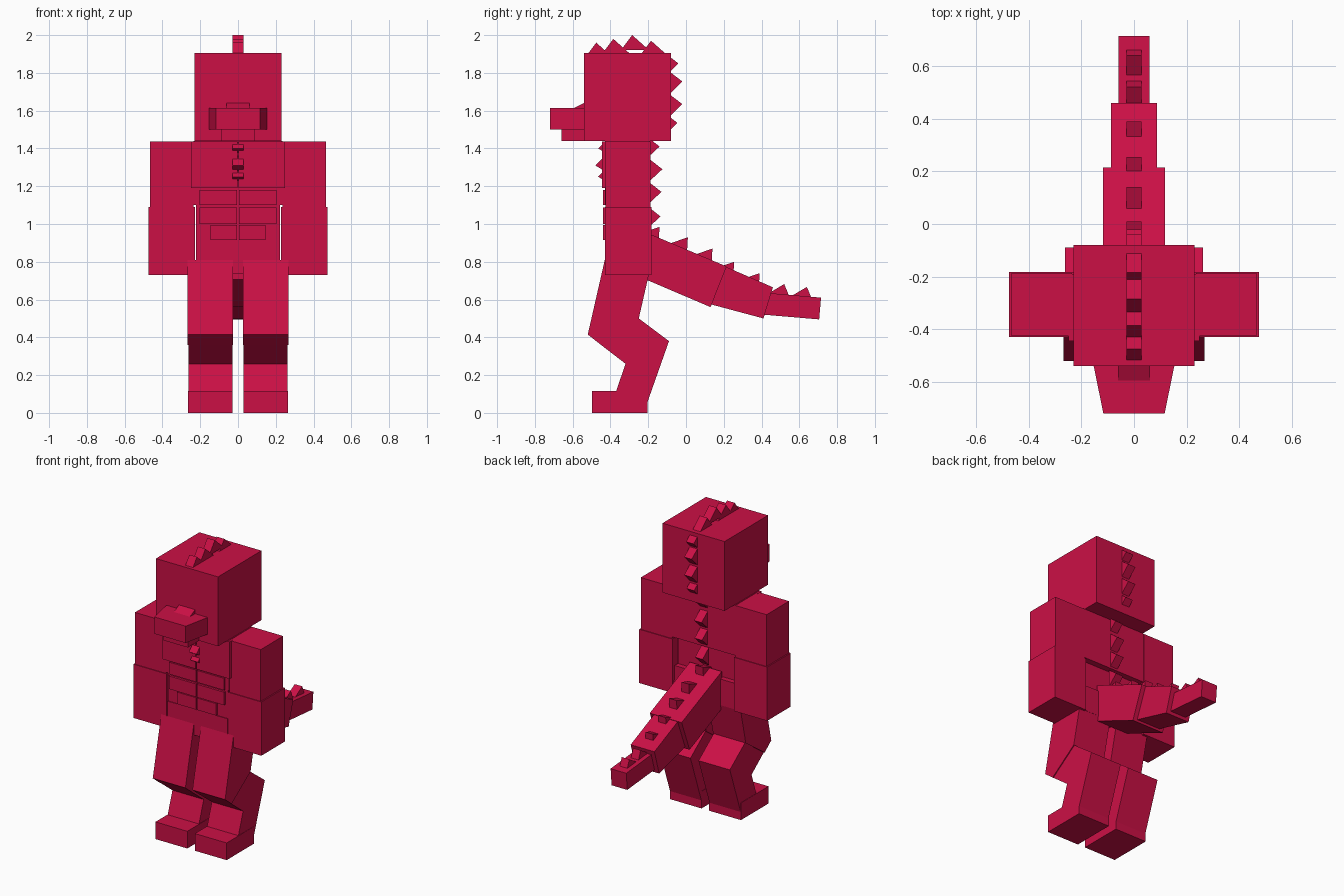
import bpy
import bmesh
import math
from mathutils import Vector

cube = bpy.data.objects.get("Cube")
if cube:
    bpy.data.objects.remove(cube, do_unlink=True)

crimson = bpy.data.materials.new("crimson")
crimson.use_nodes = True
colour = (0.60, 0.005, 0.06, 1)
crimson.diffuse_color = colour
crimson.node_tree.nodes["Principled BSDF"].inputs["Base Color"].default_value = colour


def finish(name, bm):
    bmesh.ops.recalc_face_normals(bm, faces=bm.faces)
    mesh = bpy.data.meshes.new(name)
    bm.to_mesh(mesh)
    bm.free()
    mesh.materials.append(crimson)
    obj = bpy.data.objects.new(name, mesh)
    bpy.context.collection.objects.link(obj)
    return obj


def extrude(bm, outline, x0, x1):
    """Extrude a (y, z) outline across x."""
    face = bm.faces.new([bm.verts.new((x0, y, z)) for y, z in outline])
    result = bmesh.ops.extrude_face_region(bm, geom=[face])
    moved = [v for v in result["geom"] if isinstance(v, bmesh.types.BMVert)]
    bmesh.ops.translate(bm, verts=moved, vec=(x1 - x0, 0, 0))


def slab(name, outline, x0, x1):
    bm = bmesh.new()
    extrude(bm, outline, x0, x1)
    return finish(name, bm)


def box(name, x, y, z):
    return slab(name, [(y[0], z[0]), (y[1], z[0]), (y[1], z[1]), (y[0], z[1])], *x)


def pair(build, name, shape, x0, x1):
    """Make the left part and its mirror image."""
    for side, s in (("left", 1), ("right", -1)):
        span = sorted((s * x0, s * x1))
        if build is box:
            box(f"{side}_{name}", span, *shape)
        else:
            slab(f"{side}_{name}", shape, *span)


def spikes(name, tips, angle, before, after, height):
    """Row of wedges along a (y, z) direction, pointing to its left side."""
    a = math.radians(angle)
    along = Vector((math.cos(a), math.sin(a)))
    out = Vector((-math.sin(a), math.cos(a)))
    bm = bmesh.new()
    for tip in map(Vector, tips):
        root = tip - out * height
        extrude(bm, [root - along * before, root + along * after, tip], -0.028, 0.028)
    finish(name, bm)


# Head, snout and jaw
box("head", (-0.23, 0.23), (-0.54, -0.08), (1.44, 1.905))
snout = box("snout", (-0.155, 0.155), (-0.72, -0.53), (1.5, 1.613))
for v in snout.data.vertices:
    if v.co.y < -0.7:
        v.co.x *= 0.75
box("lower_jaw", (-0.09, 0.09), (-0.66, -0.53), (1.44, 1.5))
slab("nose_bridge", [(-0.6, 1.61), (-0.53, 1.61), (-0.53, 1.645)], -0.06, 0.06)

# Torso
box("upper_torso", (-0.235, 0.235), (-0.43, -0.19), (1.1, 1.44))
box("waist", (-0.222, 0.222), (-0.425, -0.23), (0.9, 1.11))
box("hips", (-0.222, 0.222), (-0.43, -0.195), (0.735, 0.91))
pair(box, "chest_plate", ((-0.445, -0.4), (1.19, 1.438)), 0.003, 0.248)
for i, (z0, z1, w) in enumerate([(1.1, 1.18, 0.205), (1.0, 1.087, 0.205), (0.915, 0.995, 0.145)]):
    pair(box, f"belly_plate_{i + 1}", ((-0.44, -0.4), (z0, z1)), 0.004, w)

# Arms
pair(box, "upper_arm", ((-0.425, -0.187), (1.08, 1.437)), 0.235, 0.466)
pair(box, "lower_arm", ((-0.43, -0.182), (0.73, 1.09)), 0.228, 0.474)

# Legs
thigh = [(-0.43, 0.81), (-0.52, 0.415), (-0.45, 0.36), (-0.25, 0.5), (-0.195, 0.74), (-0.2, 0.81)]
shin = [(-0.45, 0.36), (-0.32, 0.26), (-0.37, 0.115), (-0.37, 0.04),
        (-0.21, 0.04), (-0.09, 0.38), (-0.25, 0.5)]
pair(slab, "thigh", thigh, 0.026, 0.268)
pair(slab, "shin", shin, 0.03, 0.262)
pair(box, "foot", ((-0.497, -0.205), (0, 0.115)), 0.028, 0.264)

# Tail
slab("tail_base", [(-0.21, 0.955), (-0.21, 0.705), (0.13, 0.56), (0.215, 0.775)], -0.118, 0.118)
slab("tail_middle", [(0.15, 0.8), (0.13, 0.575), (0.41, 0.5), (0.46, 0.665)], -0.088, 0.088)
slab("tail_tip", [(0.42, 0.636), (0.41, 0.52), (0.705, 0.495), (0.715, 0.61)], -0.058, 0.058)

# Spikes down the crest, back and tail
spikes("crest_spikes", [(-0.475, 1.96), (-0.385, 1.98), (-0.285, 2.0), (-0.185, 1.97)],
       0, 0.06, 0.09, 0.08)
spikes("nape_spikes", [(-0.04, 1.85), (-0.02, 1.755), (-0.02, 1.635), (-0.045, 1.535)],
       -90, 0.05, 0.065, 0.065)
spikes("back_spikes", [(-0.14, 1.41), (-0.125, 1.29), (-0.13, 1.17), (-0.135, 1.04)],
       -90, 0.055, 0.065, 0.07)
spikes("tail_spikes", [(-0.14, 0.985), (0.01, 0.93), (0.14, 0.87), (0.255, 0.8), (0.39, 0.74)],
       -24, 0.085, 0.03, 0.08)
spikes("tail_tip_spikes", [(0.52, 0.682), (0.64, 0.667)], -8, 0.075, 0.035, 0.06)
spikes("chin_spikes", [(-0.465, 1.4), (-0.48, 1.31), (-0.465, 1.25)], 90, 0.03, 0.05, 0.05)
